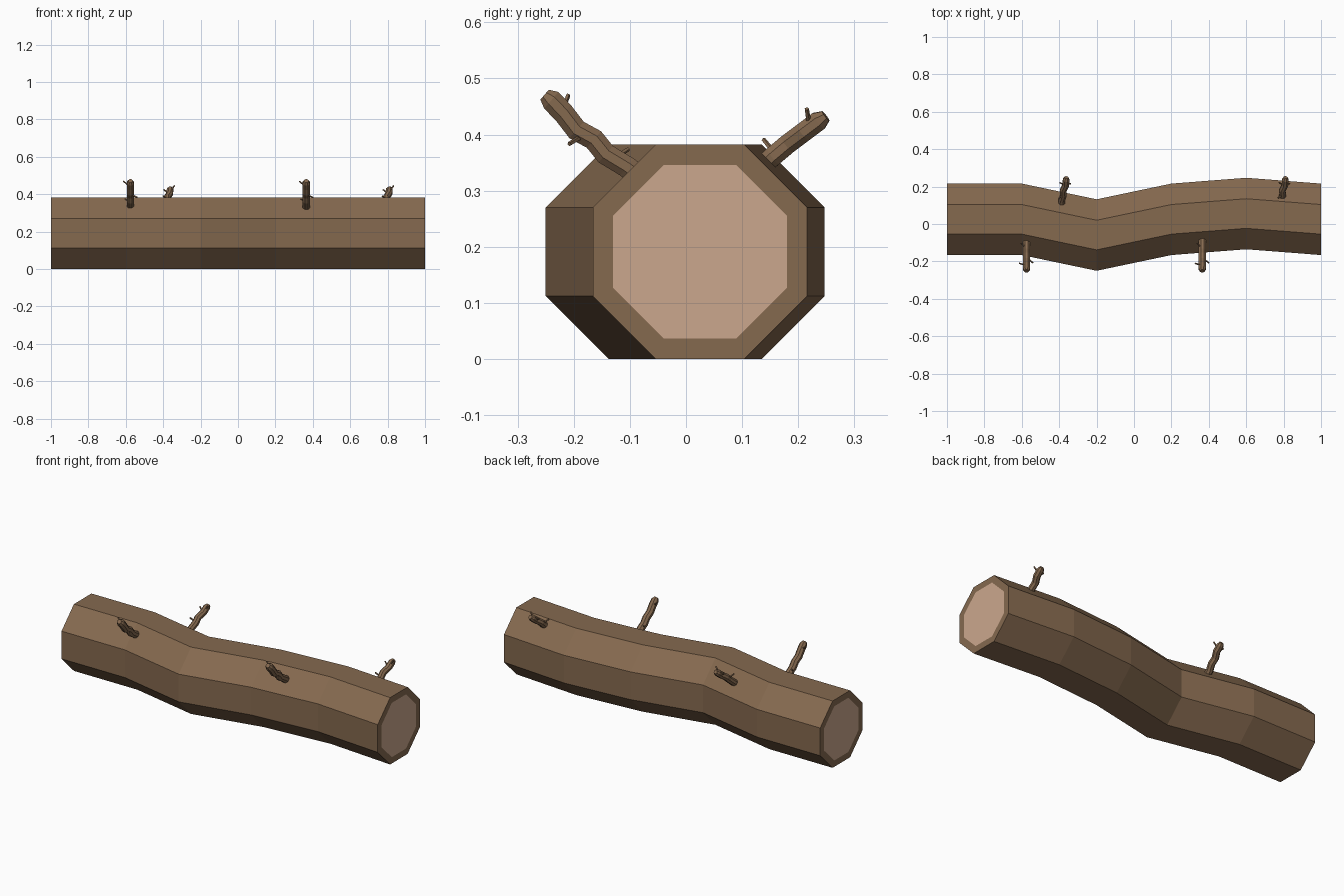
import bpy, bmesh, math
from mathutils import Vector

if "Cube" in bpy.data.objects:
    bpy.data.objects.remove(bpy.data.objects["Cube"])


def material(name, color):
    m = bpy.data.materials.new(name)
    m.diffuse_color = (*color, 1)
    m.use_nodes = True
    m.node_tree.nodes["Principled BSDF"].inputs["Base Color"].default_value = m.diffuse_color
    return m


bark = material("bark", (0.235, 0.142, 0.078))
cut_wood = material("cut_wood", (0.60, 0.39, 0.27))


def tube(name, path, radii, sides=8, inset=0.0):
    """Closed low-poly tube; every ring faces along the overall direction."""
    pts = [Vector(p) for p in path]
    d = (pts[-1] - pts[0]).normalized()
    ref = Vector((1, 0, 0)) if abs(d.x) < 0.8 else Vector((0, 0, 1))
    u = ref.cross(d).normalized()
    v = d.cross(u)
    bm = bmesh.new()
    rings = []
    for p, r in zip(pts, radii):
        angles = [2 * math.pi * (i + 0.5) / sides for i in range(sides)]
        rings.append([bm.verts.new(p + u * r * math.cos(a) + v * r * math.sin(a))
                      for a in angles])
    for a, b in zip(rings, rings[1:]):
        for i in range(sides):
            j = (i + 1) % sides
            bm.faces.new((a[i], a[j], b[j], b[i]))
    caps = [bm.faces.new(rings[0][::-1]), bm.faces.new(rings[-1])]
    bmesh.ops.recalc_face_normals(bm, faces=bm.faces[:])
    if inset:
        bmesh.ops.inset_individual(bm, faces=caps, thickness=inset)
        for f in caps:
            f.material_index = 1
    me = bpy.data.meshes.new(name)
    bm.to_mesh(me)
    bm.free()
    me.materials.append(bark)
    me.materials.append(cut_wood)
    ob = bpy.data.objects.new(name, me)
    bpy.context.collection.objects.link(ob)
    return ob


# Log with pale sawn ends
bends = [0.025, 0.025, -0.059, 0.025, 0.056, 0.025]
log_path = [(-1 + 0.4 * i, y, 0.191) for i, y in enumerate(bends)]
tube("log", log_path, [0.191 / math.cos(math.pi / 8)] * 6, inset=0.039)

# Branch shapes: offsets in x, then y and z; twigs as start and end points
front_path = [(0, -0.07, 0.315), (0, -0.105, 0.342), (0, -0.143, 0.365),
              (0, -0.164, 0.391), (0, -0.195, 0.408), (0, -0.218, 0.438),
              (0, -0.240, 0.461), (0, -0.252, 0.471)]
front_twigs = [((0, -0.222, 0.440), (-0.038, -0.210, 0.470)),
               ((0, -0.180, 0.400), (0.036, -0.208, 0.383)),
               ((0, -0.130, 0.357), (-0.030, -0.103, 0.374))]
back_path = [(-0.024, 0.09, 0.310), (-0.022, 0.125, 0.334), (-0.012, 0.155, 0.361),
             (-0.014, 0.180, 0.382), (0.0, 0.208, 0.403),
             (0.002, 0.236, 0.424), (0.004, 0.249, 0.433)]
back_twigs = [((0, 0.220, 0.412), (0.026, 0.215, 0.446)),
              ((-0.012, 0.160, 0.364), (-0.036, 0.138, 0.391)),
              ((0, 0.205, 0.400), (-0.032, 0.222, 0.425))]


def branch(name, x, path, twigs, r):
    def shift(points):
        return [(p[0] + x, p[1], p[2]) for p in points]
    tube(name, shift(path), [r] * (len(path) - 1) + [r * 0.6])
    for i, t in enumerate(twigs):
        tube(f"{name}_twig_{i + 1}", shift(t), [0.005, 0.004], sides=5)


# Two branches on each side
branch("front_branch_left", -0.575, front_path, front_twigs, 0.021)
branch("front_branch_right", 0.365, front_path, front_twigs, 0.021)
branch("back_branch_left", -0.365, back_path, back_twigs, 0.019)
branch("back_branch_right", 0.807, back_path, back_twigs, 0.019)
